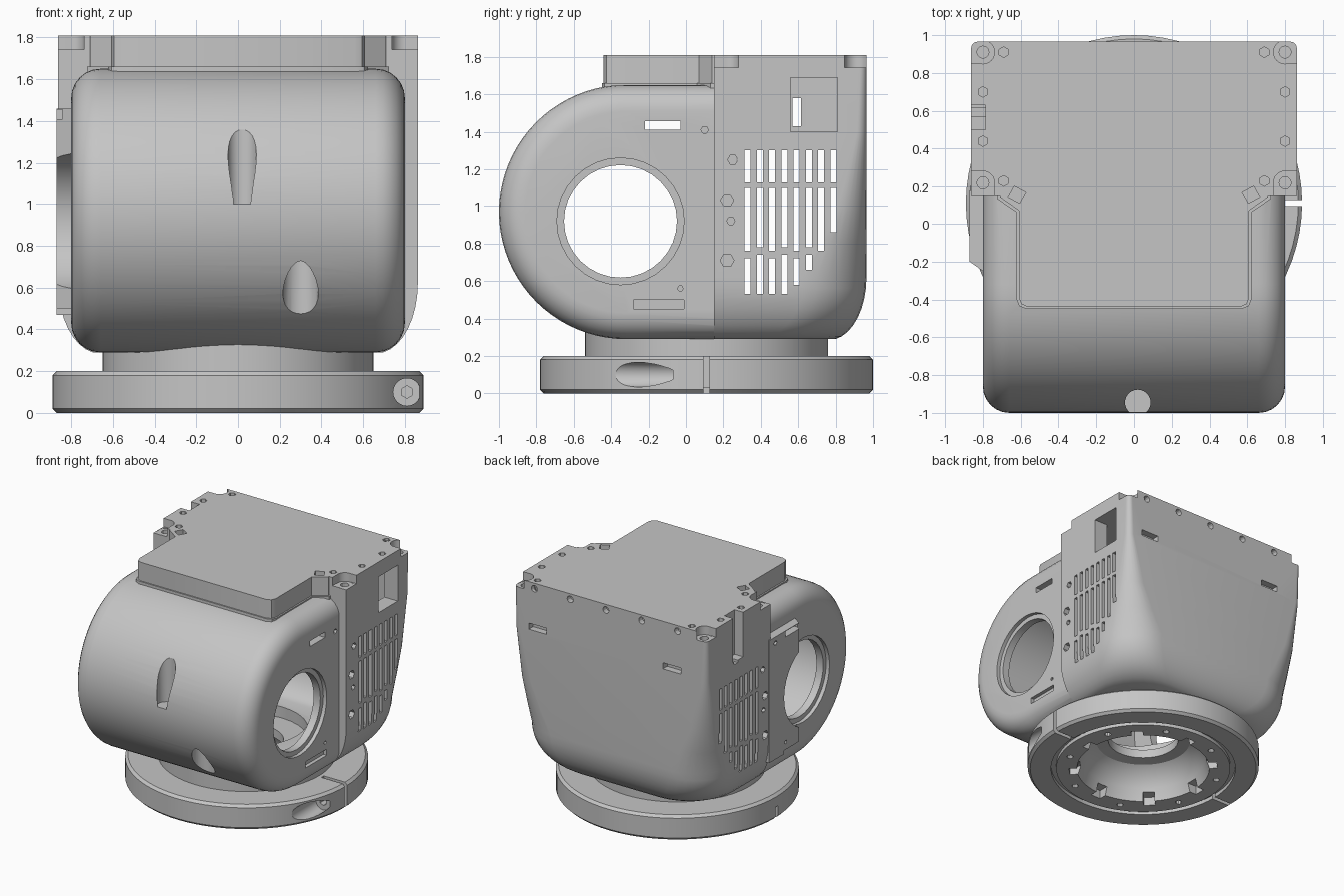
import bpy, bmesh
from math import pi, sin, cos, radians
from mathutils import Matrix

if "Cube" in bpy.data.objects:
    bpy.data.objects.remove(bpy.data.objects["Cube"])

grey = bpy.data.materials.new("housing grey")
grey.use_nodes = True
grey.diffuse_color = (0.56, 0.56, 0.56, 1)
grey.node_tree.nodes["Principled BSDF"].inputs["Base Color"].default_value = grey.diffuse_color


def make(name, bm):
    bmesh.ops.recalc_face_normals(bm, faces=bm.faces)
    mesh = bpy.data.meshes.new(name)
    bm.to_mesh(mesh)
    bm.free()
    mesh.materials.append(grey)
    ob = bpy.data.objects.new(name, mesh)
    bpy.context.collection.objects.link(ob)
    return ob


def box(x0, x1, y0, y1, z0, z1, turn=0):
    bm = bmesh.new()
    size = Matrix.Diagonal((x1 - x0, y1 - y0, z1 - z0, 1))
    mid = Matrix.Translation(((x0 + x1) / 2, (y0 + y1) / 2, (z0 + z1) / 2))
    bmesh.ops.create_cube(bm, size=1, matrix=mid @ Matrix.Rotation(turn, 4, 'Z') @ size)
    return make("block", bm)


def cyl(center, radius, length, axis='Z', sides=24):
    bm = bmesh.new()
    rot = {'X': Matrix.Rotation(pi / 2, 4, 'Y'), 'Y': Matrix.Rotation(pi / 2, 4, 'X'), 'Z': Matrix()}[axis]
    bmesh.ops.create_cone(bm, cap_ends=True, segments=sides, radius1=radius, radius2=radius,
                          depth=length, matrix=Matrix.Translation(center) @ rot)
    return make("cylinder", bm)


def prism(points, direction):
    bm = bmesh.new()
    face = bm.faces.new([bm.verts.new(p) for p in points])
    out = bmesh.ops.extrude_face_region(bm, geom=[face])
    bmesh.ops.translate(bm, vec=direction, verts=[v for v in out["geom"] if isinstance(v, bmesh.types.BMVert)])
    return bm


def rear_box(wall):
    """Box whose back corners grow rounder downward; wall shrinks it on all sides."""
    levels = [(1.81 - wall, 0, .03), (1.4, 0, .05), (1.0, 0, .15), (.8, 0, .24)]
    for i in range(9):
        a = pi / 18 * i
        inset = 0.2 * (1 - cos(a))
        levels.append((0.62 + wall - 0.335 * sin(a), inset, 0.33 + 0.4 * inset))
    bm = bmesh.new()
    rings = []
    for z, inset, radius in levels:
        w, back, r = 0.862 - wall - inset, 0.965 - wall - inset, max(radius - wall, 0.02)
        arc = [(w - r + r * cos(pi * i / 16), back - r + r * sin(pi * i / 16)) for i in range(9)]
        half = [(w, 0.15 + wall)] + arc
        rings.append([bm.verts.new((x, y, z)) for x, y in half + [(-x, y) for x, y in reversed(half)]])
    for a, b in zip(rings, rings[1:]):
        for i in range(len(a)):
            j = (i + 1) % len(a)
            bm.faces.new((a[i], a[j], b[j], b[i]))
    bm.faces.new(rings[0])
    bm.faces.new(rings[-1])
    return make("rear_box", bm)


def combine(target, tool, operation='DIFFERENCE'):
    mod = target.modifiers.new("bool", 'BOOLEAN')
    mod.operation, mod.solver, mod.object = operation, 'EXACT', tool
    bpy.context.view_layer.objects.active = target
    bpy.ops.object.modifier_apply(modifier=mod.name)
    bpy.data.objects.remove(tool)


def smooth(ob):
    bpy.ops.object.select_all(action='DESELECT')
    ob.select_set(True)
    bpy.context.view_layer.objects.active = ob
    bpy.ops.object.shade_smooth_by_angle(angle=radians(28))


# Round front drum with softened side rims
CY, CZ, R = -0.32, 0.97, 0.68
arc = [(-0.8, CY - R * sin(pi * i / 40), CZ + R * cos(pi * i / 40)) for i in range(41)]
bm = prism([(-0.8, 0.165, CZ + R)] + arc + [(-0.8, 0.165, CZ - R)], (1.6, 0, 0))
rims = [e for e in bm.edges if abs(e.verts[0].co.x - e.verts[1].co.x) < 0.01
        and min(v.co.y for v in e.verts) < 0.16]
bmesh.ops.bevel(bm, geom=rims, offset=0.14, segments=6, profile=0.5, affect='EDGES')
shell = make("housing_shell", bm)
combine(shell, rear_box(0), 'UNION')

# Raised top block that flares where it meets the rear box
half = [(0.56, -0.44), (0.595, -0.425), (0.61, -0.39), (0.61, 0.07), (0.71, 0.14), (0.71, 0.3)]
outline = half + [(-x, y) for x, y in reversed(half)]
combine(shell, make("top_block", prism([(x, y, 1.81) for x, y in outline], (0, 0, -0.4))), 'UNION')
skirt = [(x * 1.02, y - 0.01) for x, y in outline]
combine(shell, make("skirt", prism([(x, y, 1.4) for x, y in skirt], (0, 0, 0.26))), 'UNION')

# Raised cover plate on the right side
plate = [(-0.75, -0.26), (-0.8, -0.25), (-0.87, -0.2), (-0.87, 0.18), (-0.75, 0.18)]
combine(shell, make("side_plate", prism([(x, y, 0.47) for x, y in plate], (0, 0, 0.99))), 'UNION')

# Hollow interior
combine(shell, cyl((0, CY, CZ), 0.52, 1.42, 'X', 48))
combine(shell, box(-0.7, 0.7, CY, 0.4, 0.47, 1.485))
combine(shell, rear_box(0.12))
combine(shell, cyl((0, 0.11, 0.4), 0.45, 0.4, sides=32))

# Side openings with a stepped rim
combine(shell, cyl((0, -0.35, 0.92), 0.302, 2.2, 'X', 32))
for s in (-1, 1):
    combine(shell, cyl((s * 0.87, -0.35, 0.92), 0.34, 0.2, 'X', 32))
    combine(shell, box(s * 0.85 - 0.08, s * 0.85 + 0.08, -0.28, -0.01, 0.45, 0.5))
combine(shell, box(-1, 1, -0.22, -0.03, 1.41, 1.455))

# Vent grille: columns of slots with two bridges
bottoms = [.53, .53, .53, .53, .58, .66, .73, .86]
for i, low in enumerate(bottoms):
    y = 0.33 + i * 0.0655
    bridge = 0.72 + 0.02 * (i % 2)
    for z0, z1 in ((low, bridge), (max(low, bridge + 0.04), 1.1), (1.13, 1.3)):
        if z1 - z0 > 0.04:
            combine(shell, box(-1, 1, y - 0.016, y + 0.016, z0, z1))

# Small side holes
for y, z, r in [(.1, 1.41, .02), (.25, 1.25, .027), (.22, 1.03, .035), (.24, .92, .022), (.22, .71, .037), (-.03, .56, .015)]:
    for s in (-1, 1):
        combine(shell, cyl((s * 0.84, y, z), r, 0.2, 'X', 6))

# Connector window on the left, open-topped notch with a port on the right
combine(shell, box(0.7, 1, 0.56, 0.81, 1.4, 1.69))
combine(shell, box(-1, -0.785, 0.5, 0.63, 1.45, 1.9))
combine(shell, box(-1, -0.7, 0.57, 0.615, 1.43, 1.58))

# Screw pockets open at the corners, and holes on the top
for s in (-1, 1):
    for y, outer in ((0.22, 0.1), (0.91, 1.05)):
        combine(shell, cyl((s * 0.8, y, 1.84), 0.062, 0.2))
        edge = sorted((s * 0.8, s * 0.95))
        inner = y + (0.0615 if outer < y else -0.0615)
        combine(shell, box(*edge, *sorted((outer, inner)), 1.742, 1.9))
        if outer < y:
            combine(shell, box(*sorted((s * 0.739, s * 0.95)), outer, y, 1.743, 1.9))
        combine(shell, cyl((s * 0.8, y, 1.75), 0.032, 0.2, sides=12))
    for x, y in [(.69, .91), (.8, .7), (.8, .44), (.69, .23)]:
        combine(shell, cyl((s * x, y, 1.82), 0.028, 0.2, sides=6))
    combine(shell, box(s * 0.62 - 0.035, s * 0.62 + 0.035, 0.12, 0.19, 1.72, 1.9, s * 0.5))

# Back slots and screw holes under the top edge
for x in (-0.55, 0.65):
    combine(shell, box(x - 0.08, x + 0.08, 0.91, 1.1, 1.425, 1.475))
for i in range(5):
    combine(shell, cyl((-0.6 + i * 0.32, 0.97, 1.765), 0.027, 0.1, 'Y', 12))

# Front screw recesses
combine(shell, cyl((0.02, -0.945, 1.3), 0.068, 0.6))
combine(shell, cyl((0.3, -0.87, 0.51), 0.085, 0.5))
smooth(shell)

# Turned base: clamp ring, neck, deep underside recess and centre bore
profile = [(.87, 0), (.89, .02), (.89, .18), (.87, .2), (.65, .2), (.65, .4), (.58, .4), (.58, .32),
           (.27, .32), (.27, .25), (.36, .24), (.43, .19), (.48, .1), (.51, 0),
           (.67, 0), (.67, .03), (.71, .03), (.71, 0)]
bm = bmesh.new()
verts = [bm.verts.new((r, 0, z)) for r, z in profile]
edges = [bm.edges.new((verts[i - 1], verts[i])) for i in range(len(verts))]
bmesh.ops.spin(bm, geom=verts + edges, cent=(0, 0, 0), axis=(0, 0, 1), angle=2 * pi, steps=72)
bmesh.ops.remove_doubles(bm, verts=bm.verts, dist=0.0005)
bmesh.ops.translate(bm, vec=(0, 0.11, 0), verts=bm.verts)
base = make("turntable_base", bm)

# Underside notches and bolt holes
for i in range(8):
    a = pi / 4 * i
    x, y = 0.51 * cos(a), 0.11 + 0.51 * sin(a)
    combine(base, box(x - 0.06, x + 0.06, y - 0.045, y + 0.045, -0.1, 0.07, a))
    b = a + pi / 8
    combine(base, cyl((0.59 * cos(b), 0.11 + 0.59 * sin(b), 0), 0.025, 0.12, sides=10))

# Clamp gap, the matching slit opposite, and the bolt recess
combine(base, box(0.68, 1, 0.093, 0.125, -0.1, 0.3))
combine(base, box(-1, -0.69, 0.093, 0.125, -0.1, 0.1))
combine(base, cyl((0.81, -0.37, 0.1), 0.066, 0.6, 'Y'))
combine(base, cyl((0.81, 0.0, 0.1), 0.03, 0.5, 'Y', 6))
smooth(base)
